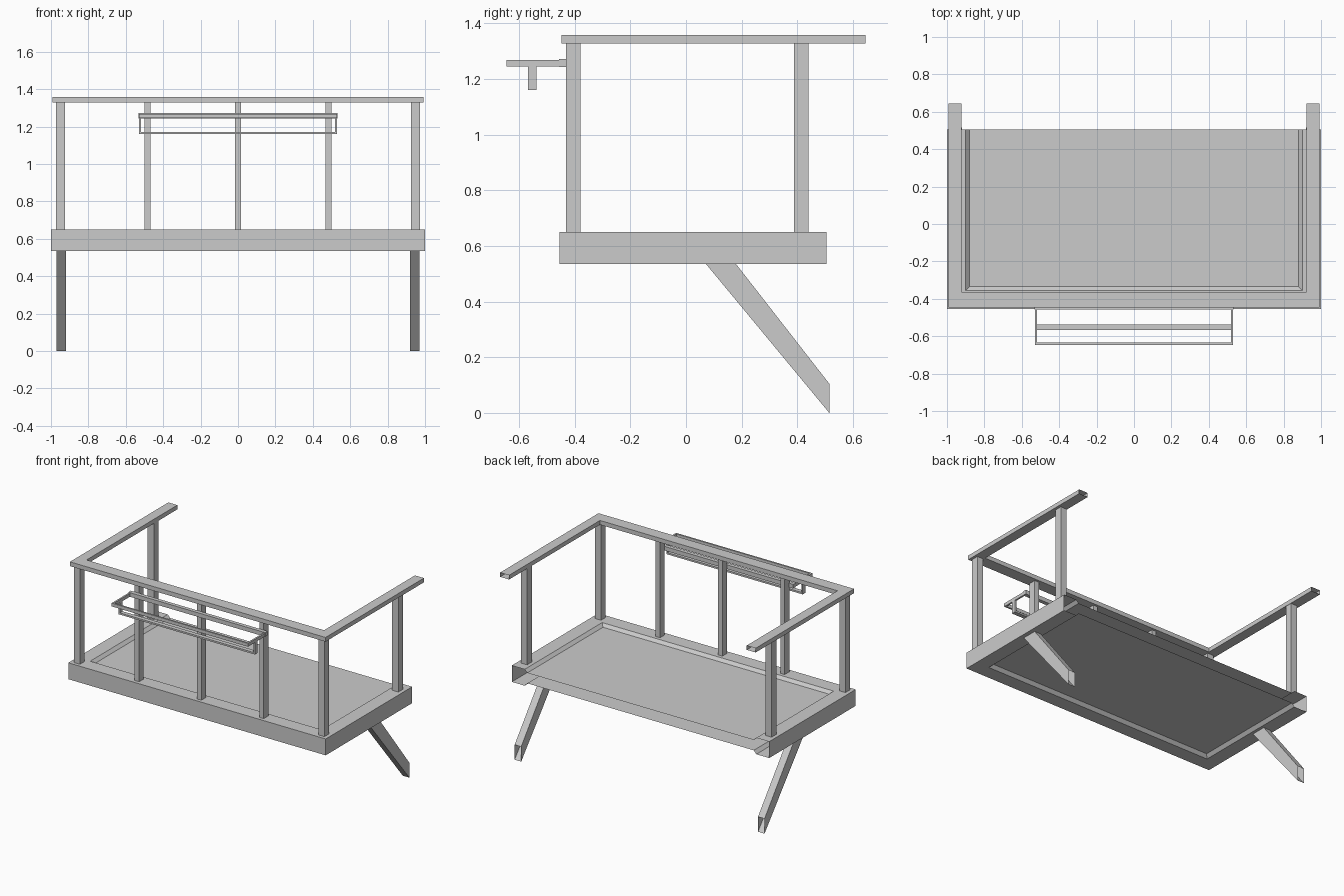
import bpy, bmesh

if "Cube" in bpy.data.objects:
    bpy.data.objects.remove(bpy.data.objects["Cube"])


def make(name, verts, faces):
    me = bpy.data.meshes.new(name)
    me.from_pydata(verts, [], faces)
    bm = bmesh.new()
    bm.from_mesh(me)
    bmesh.ops.recalc_face_normals(bm, faces=bm.faces)
    bm.to_mesh(me)
    bm.free()
    ob = bpy.data.objects.new(name, me)
    bpy.context.collection.objects.link(ob)
    return ob


def loft(name, rings, closed=True):
    """Open-ended tube (or strip) through rings of equal size."""
    n = len(rings[0])
    verts = [v for r in rings for v in r]
    faces = [(k * n + i, k * n + (i + 1) % n, (k + 1) * n + (i + 1) % n, (k + 1) * n + i)
             for k in range(len(rings) - 1) for i in range(n if closed else n - 1)]
    return make(name, verts, faces)


def u_sweep(name, profile, x, front, back, fs=1.0, closed=True):
    """Mitred U open at the back; profile = (inward offset, z), fs scales the front width."""
    rings = []
    for s, y in ((-1, back), (-1, front), (1, front), (1, back)):
        rings.append([(s * (x - d), y + d * fs if y == front else y, z) for d, z in profile])
    return loft(name, rings, closed)


def rect(w, z0, z1):
    return [(0, z0), (w, z0), (w, z1), (0, z1)]


def box(name, x0, x1, y0, y1, z0, z1):
    v = [(x, y, z) for x in (x0, x1) for y in (y0, y1) for z in (z0, z1)]
    f = [(0, 1, 3, 2), (4, 6, 7, 5), (0, 4, 5, 1), (2, 3, 7, 6), (0, 2, 6, 4), (1, 5, 7, 3)]
    return make(name, v, f)


# hollow deck: raised rim with bevelled inner edge around recessed sheets, open at the back
TOP, BOTTOM = 0.63, 0.557
u_sweep("deck_rim", [(0.12, BOTTOM), (0.1, 0.535), (0, 0.535), (0, 0.65), (0.1, 0.65), (0.12, TOP)],
        1.0, -0.455, 0.505, closed=False)
for name, z in (("deck_top", TOP), ("deck_underside", BOTTOM)):
    make(name, [(-0.88, -0.335, z), (0.88, -0.335, z), (0.88, 0.505, z), (-0.88, 0.505, z)],
         [(0, 1, 2, 3)])

# handrail, open at the back ends
u_sweep("handrail", rect(0.07, 1.328, 1.358), 0.993, -0.447, 0.645, 1.2)

# posts and slanted hollow legs on both sides
for side, s in (("left", -1), ("right", 1)):
    xs = sorted((s * 0.926, s * 0.974))
    box(side + "_front_post", *xs, -0.431, -0.379, 0.65, 1.328)
    box(side + "_back_post", *xs, 0.389, 0.441, 0.65, 1.328)
    a, b = s * 0.92, s * 0.971
    loft(side + "_leg", [
        [(a, 0.072, 0.535), (b, 0.072, 0.535), (b, 0.18, 0.535), (a, 0.18, 0.535)],
        [(a, 0.515, 0.0), (b, 0.515, 0.0), (b, 0.515, 0.105), (a, 0.515, 0.105)]])

# slimmer posts along the front
for i, x in enumerate((-0.484, 0, 0.484)):
    box(f"middle_post_{i}", x - 0.017, x + 0.017, -0.431, -0.379, 0.65, 1.328)

# front rack: back bar, outer loop, hanging lower loop
box("rack_back_bar", -0.532, 0.532, -0.457, -0.43, 1.243, 1.272)
u_sweep("rack_loop", rect(0.012, 1.245, 1.268), 0.53, -0.646, -0.457)
for side, s in (("left", -1), ("right", 1)):
    xs = sorted((s * 0.519, s * 0.53))
    box(side + "_rack_hanger", *xs, -0.568, -0.538, 1.16, 1.25)
box("rack_lower_bar", -0.525, 0.525, -0.568, -0.538, 1.16, 1.172)
